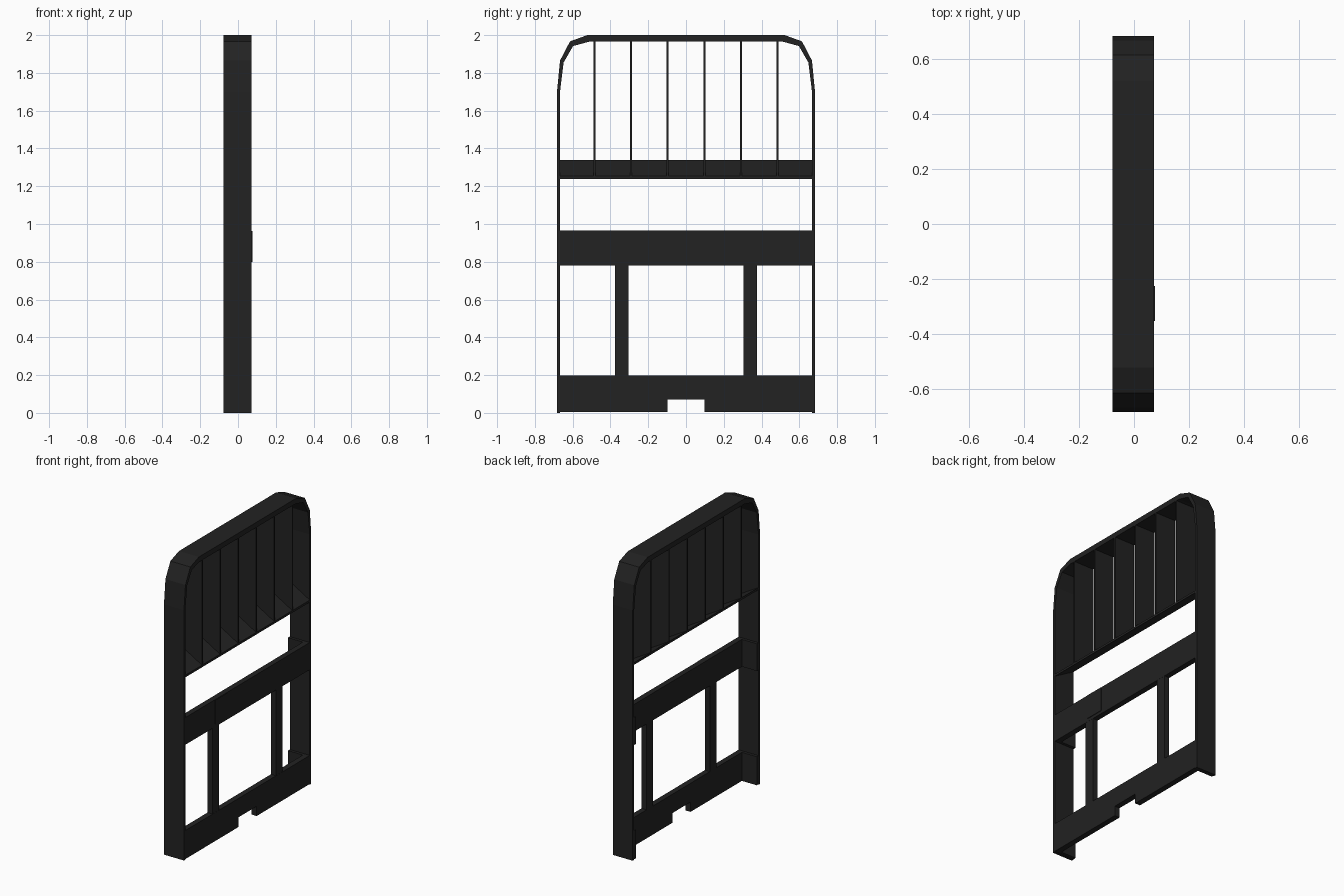
import bpy, bmesh

if "Cube" in bpy.data.objects:
    bpy.data.objects.remove(bpy.data.objects["Cube"])

mat = bpy.data.materials.new("charcoal black")
mat.diffuse_color = (0.016, 0.016, 0.016, 1)
mat.use_nodes = True
mat.node_tree.nodes["Principled BSDF"].inputs["Base Color"].default_value = mat.diffuse_color

X0, X1 = -0.078, 0.072      # depth of the frame
BEAM_X = 0.034              # back face of the beams and posts


def finish(name, bm):
    bmesh.ops.recalc_face_normals(bm, faces=bm.faces)
    me = bpy.data.meshes.new(name)
    bm.to_mesh(me)
    bm.free()
    me.materials.append(mat)
    ob = bpy.data.objects.new(name, me)
    bpy.context.collection.objects.link(ob)
    return ob


def prism(name, pts, x0, x1):
    """Extrude a closed (y, z) outline along x."""
    bm = bmesh.new()
    face = bm.faces.new([bm.verts.new((x0, y, z)) for y, z in pts])
    res = bmesh.ops.extrude_face_region(bm, geom=[face])
    verts = [v for v in res["geom"] if isinstance(v, bmesh.types.BMVert)]
    bmesh.ops.translate(bm, verts=verts, vec=(x1 - x0, 0, 0))
    return finish(name, bm)


def box(name, x0, x1, y0, y1, z0, z1):
    return prism(name, [(y0, z0), (y1, z0), (y1, z1), (y0, z1)], x0, x1)


# Outer hoop: faceted arch strip with open bottom
outer = [(0.683, 0), (0.683, 1.70), (0.667, 1.865), (0.614, 1.967), (0.522, 2.0)]
inner = [(0.667, 0), (0.667, 1.70), (0.648, 1.855), (0.598, 1.942), (0.514, 1.965)]


def arch(half):
    return half + [(-y, z) for y, z in reversed(half)]


bm = bmesh.new()
rings = []
for (yo, zo), (yi, zi) in zip(arch(outer), arch(inner)):
    rings.append([bm.verts.new(c) for c in
                  ((X0, yo, zo), (X1, yo, zo), (X1, yi, zi), (X0, yi, zi))])
for a, b in zip(rings, rings[1:]):
    for i in range(4):
        j = (i + 1) % 4
        bm.faces.new((a[i], a[j], b[j], b[i]))
bm.faces.new(rings[0])
bm.faces.new(rings[-1])
finish("outer_hoop", bm)

# Upright slats, thin in y and deep in x, cut to the sloping shelf
for i in range(6):
    y = (i - 2.5) * 0.194
    bm = bmesh.new()
    lo = [bm.verts.new((x, y - 0.005, z)) for x, z in
          ((X0, 1.33), (X1, 1.245), (X1, 1.97), (X0, 1.97))]
    f = bm.faces.new(lo)
    res = bmesh.ops.extrude_face_region(bm, geom=[f])
    bmesh.ops.translate(bm, vec=(0, 0.01, 0), verts=[
        v for v in res["geom"] if isinstance(v, bmesh.types.BMVert)])
    finish(f"slat_{i + 1}", bm)

# Sloping shelf under the slats, low at +x
bm = bmesh.new()
f = bm.faces.new([bm.verts.new((x, -0.67, z)) for x, z in
                  ((X0, 1.325), (X1, 1.238), (X1, 1.253), (X0, 1.34))])
res = bmesh.ops.extrude_face_region(bm, geom=[f])
bmesh.ops.translate(bm, vec=(0, 1.34, 0), verts=[
    v for v in res["geom"] if isinstance(v, bmesh.types.BMVert)])
finish("sloping_shelf", bm)

# Cross beams
box("middle_beam", BEAM_X, X1, -0.67, 0.67, 0.78, 0.965)
prism("bottom_beam", [(-0.67, 0.004), (-0.097, 0.004), (-0.097, 0.07), (0.097, 0.07),
                      (0.097, 0.004), (0.67, 0.004), (0.67, 0.198), (-0.67, 0.198)],
      BEAM_X, X1)

# Posts between the beams and end brackets, mirrored left and right
for side, s in (("left", -1), ("right", 1)):
    box(f"post_{side}", BEAM_X, X1 - 0.001, *sorted((s * 0.305, s * 0.375)), 0.19, 0.79)
    ends = sorted((s * 0.648, s * 0.672))
    box(f"middle_bracket_{side}", X0, X1 - 0.001, *ends, 0.78, 0.965)
    box(f"bottom_bracket_{side}", X0, X1 - 0.001, *ends, 0.004, 0.198)

# Thin plate on the middle beam
box("beam_plate", X1 - 0.002, X1 + 0.004, -0.352, -0.225, 0.80, 0.963)
